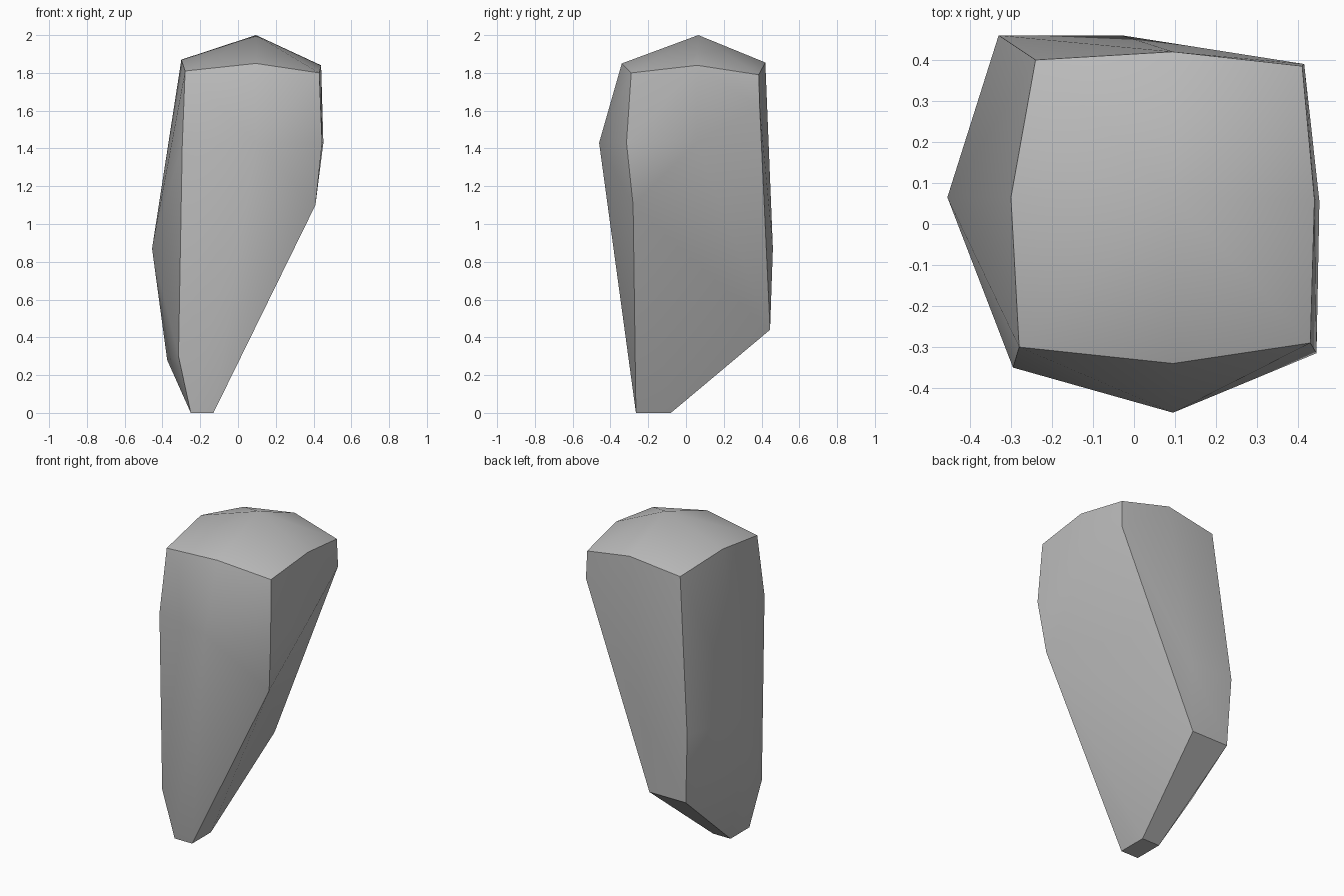
import bpy
import bmesh
import math

# Remove the default cube only
default = bpy.data.objects.get("Cube")
if default:
    bpy.data.objects.remove(default, do_unlink=True)


def make_material(name, colour):
    material = bpy.data.materials.new(name)
    material.use_nodes = True
    material.diffuse_color = colour
    material.node_tree.nodes["Principled BSDF"].inputs["Base Color"].default_value = colour
    return material


# Low blunt peak with its eight-sided rim
peak = [(.095, .065, 2)]
rim = [(-.28, -.3, 1.81), (.095, -.34, 1.85), (.43, -.29, 1.8), (.44, .06, 1.84),
       (.41, .385, 1.79), (.095, .42, 1.855), (-.24, .4, 1.81), (-.3, .065, 1.87)]

# Four long corner ridges, each listed from top to bottom
front_right_ridge = [(.445, -.315, 1.43), (.41, -.28, 1.1)]
front_left_ridge = [(-.295, -.35, 1.42), (-.315, -.295, .3)]
back_right_ridge = [(.415, .39, 1.62), (-.06, .445, .44)]
back_left_ridge = [(-.33, .46, .87), (-.31, .445, .44)]

# Bulges in the middle of the sides
bulges = [(.095, -.46, 1.43), (.452, .055, 1.43), (-.03, .46, .87),
          (-.455, .065, .87), (-.375, .05, .28)]

# Small flat foot
foot = [(x, y, 0) for x in (-.25, -.13) for y in (-.265, -.08)]

# Wrap the stone around its ridges and bulges
bm = bmesh.new()
for point in (peak + rim + front_right_ridge + front_left_ridge
              + back_right_ridge + back_left_ridge + bulges + foot):
    bm.verts.new(point)
result = bmesh.ops.convex_hull(bm, input=bm.verts)
unused = [v for v in bm.verts if not v.link_faces]
bmesh.ops.delete(bm, geom=unused, context="VERTS")
bmesh.ops.recalc_face_normals(bm, faces=bm.faces)

mesh = bpy.data.meshes.new("stone_shard")
bm.to_mesh(mesh)
bm.free()
mesh.materials.append(make_material("stone grey", (.5, .5, .5, 1)))
stone = bpy.data.objects.new("stone_shard", mesh)
bpy.context.collection.objects.link(stone)

# Soft sides with crisp ridges
bpy.ops.object.select_all(action="DESELECT")
stone.select_set(True)
bpy.context.view_layer.objects.active = stone
bpy.ops.object.shade_smooth_by_angle(angle=math.radians(32))
